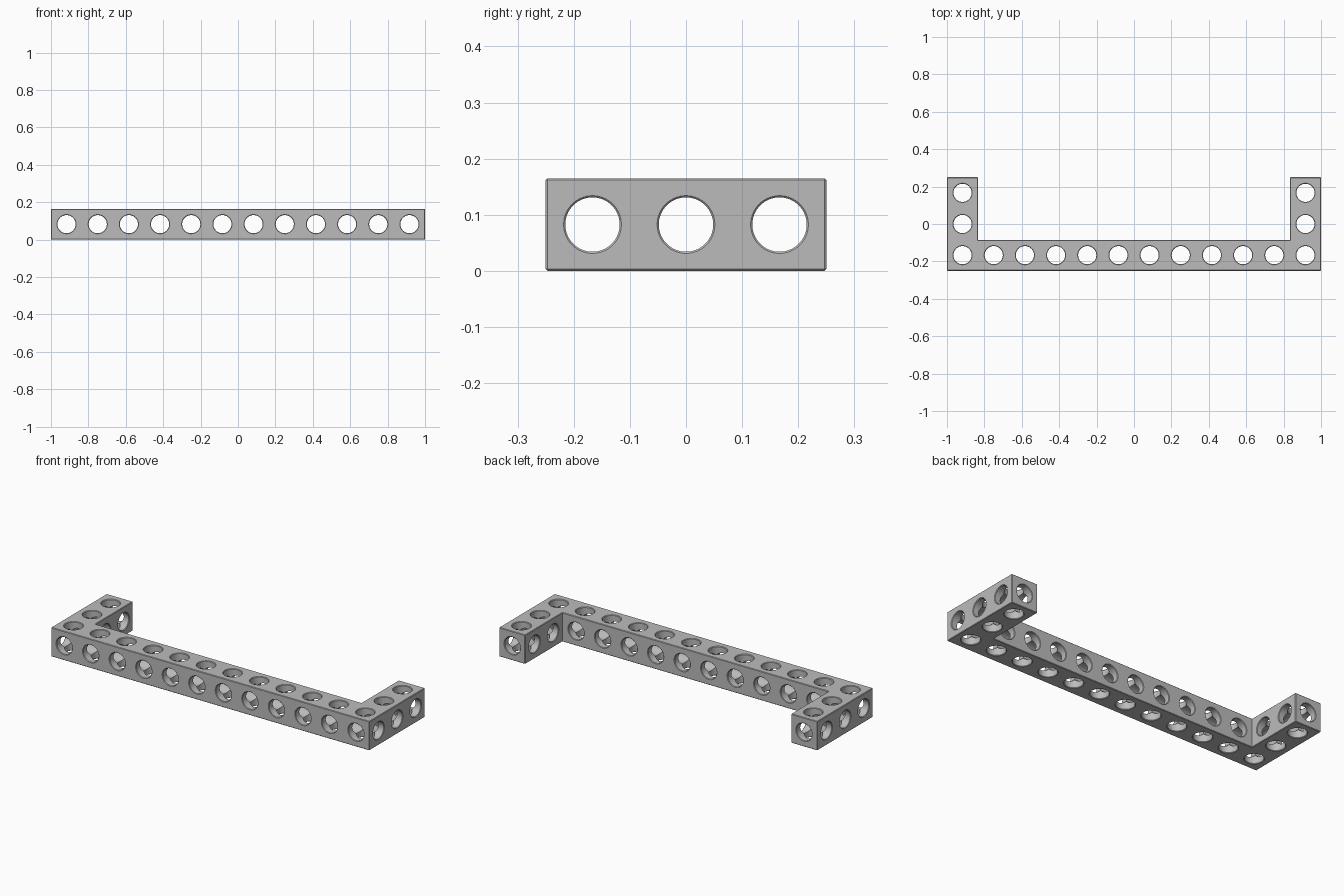
import bpy
import bmesh
import math
from mathutils import Vector

cube = bpy.data.objects.get("Cube")
if cube:
    bpy.data.objects.remove(cube, do_unlink=True)

PITCH = 1 / 6          # distance between hole centres
W = 0.165              # beam thickness
R = 0.0485             # bore radius
C = 0.003              # countersink and edge chamfer
SIDES = 48
X_OUT, Y_OUT = 1.0, 0.25
MID = W / 2

grey = bpy.data.materials.new("grey_metal")
grey.use_nodes = True
colour = (0.5, 0.5, 0.5, 1)
grey.diffuse_color = colour
grey.node_tree.nodes["Principled BSDF"].inputs["Base Color"].default_value = colour


def make_object(name, bm):
    bmesh.ops.recalc_face_normals(bm, faces=bm.faces)
    mesh = bpy.data.meshes.new(name)
    bm.to_mesh(mesh)
    bm.free()
    mesh.materials.append(grey)
    obj = bpy.data.objects.new(name, mesh)
    bpy.context.collection.objects.link(obj)
    return obj


def add_bore(bm, axis, centre, start, end):
    """Closed cylinder along an axis, flared where it leaves the beam."""
    rings = []
    stations = [(start - C, R + 2 * C), (start + C, R), (end - C, R), (end + C, R + 2 * C)]
    for pos, radius in stations:
        ring = []
        for i in range(SIDES):
            a = 2 * math.pi * (i + 0.5) / SIDES
            p = Vector(centre)
            p[axis] = pos
            p[(axis + 1) % 3] += radius * math.cos(a)
            p[(axis + 2) % 3] += radius * math.sin(a)
            ring.append(bm.verts.new(p))
        rings.append(ring)
    for lower, upper in zip(rings, rings[1:]):
        for i in range(SIDES):
            j = (i + 1) % SIDES
            bm.faces.new((lower[i], lower[j], upper[j], upper[i]))
    bm.faces.new(rings[0][::-1])
    bm.faces.new(rings[-1])


# U-shaped beam with chamfered outer edges
xi, yi = X_OUT - W, -Y_OUT + W
outline = [(-X_OUT, -Y_OUT), (X_OUT, -Y_OUT), (X_OUT, Y_OUT), (xi, Y_OUT),
           (xi, yi), (-xi, yi), (-xi, Y_OUT), (-X_OUT, Y_OUT)]
bm = bmesh.new()
base = bm.faces.new([bm.verts.new((x, y, 0)) for x, y in outline])
top = bmesh.ops.extrude_face_region(bm, geom=[base])["geom"]
bmesh.ops.translate(bm, vec=(0, 0, W), verts=[v for v in top if isinstance(v, bmesh.types.BMVert)])
bmesh.ops.recalc_face_normals(bm, faces=bm.faces)
bmesh.ops.bevel(bm, geom=[e for e in bm.edges if e.is_convex], offset=C,
                segments=1, affect='EDGES')
frame = make_object("perforated_u_frame", bm)

# Bores in each of the three directions
columns = [(i - 5.5) * PITCH for i in range(12)]
rows = [-PITCH, 0, PITCH]
bores = {0: [], 1: [], 2: []}
bores[0].append(((0, rows[0], MID), -X_OUT, X_OUT))
for y in rows[1:]:
    bores[0] += [((0, y, MID), -X_OUT, -xi), ((0, y, MID), xi, X_OUT)]
for x in columns:
    in_arm = abs(x) > xi
    bores[1].append(((x, 0, MID), -Y_OUT, Y_OUT if in_arm else yi))
    for y in rows if in_arm else rows[:1]:
        bores[2].append(((x, y, 0), 0, W))

# Cut one direction at a time
bpy.ops.object.select_all(action='DESELECT')
frame.select_set(True)
bpy.context.view_layer.objects.active = frame
for axis, items in bores.items():
    bm = bmesh.new()
    for centre, start, end in items:
        add_bore(bm, axis, centre, start, end)
    cutter = make_object("bore_cutter", bm)
    cutter.hide_render = True
    mod = frame.modifiers.new("bores", 'BOOLEAN')
    mod.operation = 'DIFFERENCE'
    mod.solver = 'MANIFOLD'
    mod.object = cutter
    bpy.ops.object.modifier_apply(modifier=mod.name)
    bpy.data.objects.remove(cutter, do_unlink=True)

bpy.ops.object.shade_smooth_by_angle(angle=math.radians(25))
